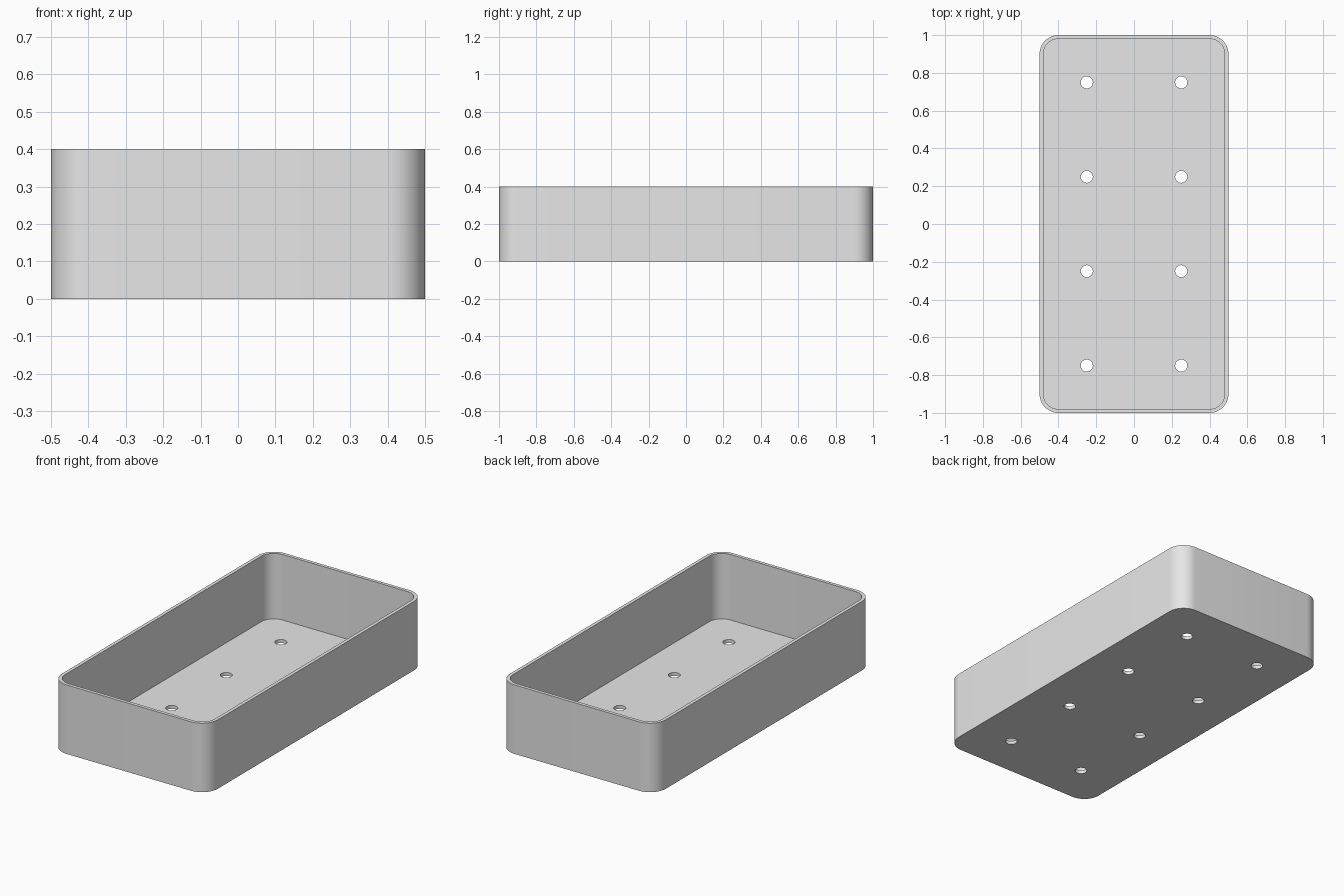
import bpy
import bmesh
from math import cos, sin, pi

WIDTH, LENGTH, HEIGHT = 1.0, 2.0, 0.4
WALL, CORNER, HOLE = 0.02, 0.1, 0.032

cube = bpy.data.objects.get("Cube")
if cube:
    bpy.data.objects.remove(cube, do_unlink=True)

grey = bpy.data.materials.new("light grey")
grey.use_nodes = True
grey.diffuse_color = (0.8, 0.8, 0.8, 1)
grey.node_tree.nodes["Principled BSDF"].inputs["Base Color"].default_value = (0.8, 0.8, 0.8, 1)


def rounded_outline(width, length, radius, steps=12):
    """Counter-clockwise outline of a rectangle with round corners."""
    points = []
    for corner, (sx, sy) in enumerate([(1, 1), (-1, 1), (-1, -1), (1, -1)]):
        cx, cy = sx * (width / 2 - radius), sy * (length / 2 - radius)
        for i in range(steps + 1):
            a = (corner + i / steps) * pi / 2
            points.append((cx + radius * cos(a), cy + radius * sin(a)))
    return points


def circle(cx, cy, radius, sides=32):
    angles = [2 * pi * i / sides for i in range(sides)]
    return [(cx + radius * cos(a), cy + radius * sin(a)) for a in angles]


def prism(name, outlines, bottom, top):
    """Extrude closed outlines upwards into one mesh object."""
    bm = bmesh.new()
    for outline in outlines:
        low = [bm.verts.new((x, y, bottom)) for x, y in outline]
        high = [bm.verts.new((x, y, top)) for x, y in outline]
        bm.faces.new(low[::-1])
        bm.faces.new(high)
        for i in range(len(low)):
            j = (i + 1) % len(low)
            bm.faces.new((low[i], low[j], high[j], high[i]))
    mesh = bpy.data.meshes.new(name)
    bm.to_mesh(mesh)
    bm.free()
    mesh.materials.append(grey)
    obj = bpy.data.objects.new(name, mesh)
    bpy.context.collection.objects.link(obj)
    return obj


def cut(target, cutter):
    """Subtract the cutter, then remove it."""
    mod = target.modifiers.new("cut", "BOOLEAN")
    mod.operation = "DIFFERENCE"
    mod.solver = "EXACT"
    mod.object = cutter
    bpy.ops.object.modifier_apply(modifier=mod.name)
    bpy.data.objects.remove(cutter, do_unlink=True)


# Outer block of the tray
tray = prism("tray", [rounded_outline(WIDTH, LENGTH, CORNER)], 0, HEIGHT)
bpy.ops.object.select_all(action="DESELECT")
tray.select_set(True)
bpy.context.view_layer.objects.active = tray

# Hollow inside, leaving thin walls and a floor
inside = rounded_outline(WIDTH - 2 * WALL, LENGTH - 2 * WALL, CORNER - WALL)
cut(tray, prism("cavity_cutter", [inside], WALL, HEIGHT + 0.1))

# Two rows of drain holes through the floor
holes = [circle(x, y, HOLE) for x in (-0.25, 0.25) for y in (-0.75, -0.25, 0.25, 0.75)]
cut(tray, prism("drain_hole_cutter", holes, -0.1, 0.1))

# Smooth corners and holes, crisp rims
bpy.ops.object.shade_smooth_by_angle(angle=pi / 6)
